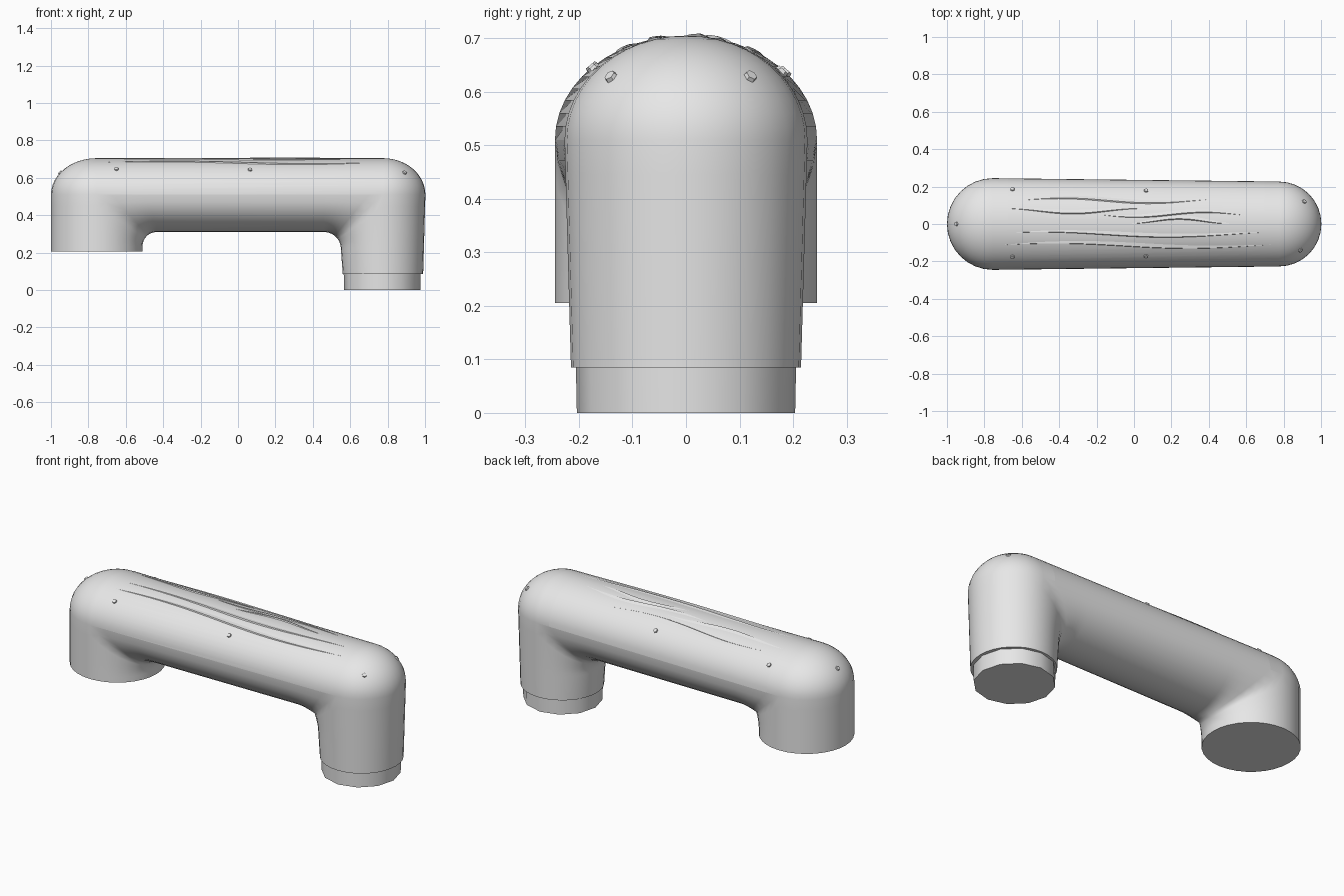
import bpy, bmesh, math
from mathutils import Vector

cube = bpy.data.objects.get("Cube")
if cube:
    bpy.data.objects.remove(cube, do_unlink=True)

grey = bpy.data.materials.new("plain_grey")
grey.use_nodes = True
grey.diffuse_color = (0.8, 0.8, 0.8, 1)
grey.node_tree.nodes["Principled BSDF"].inputs["Base Color"].default_value = (0.8, 0.8, 0.8, 1)

LEFT_X, RIGHT_X = -0.755, 0.775      # leg centre lines
RIM_Z, DOME_H = 0.51, 0.195          # widest level and height of the rounded top
LEFT_R, RIGHT_R, FOOT_R = 0.245, 0.227, 0.215
FOOT_Z = 0.085
SEG = 16


def finish(bm, name, angle=35):
    bmesh.ops.recalc_face_normals(bm, faces=bm.faces)
    mesh = bpy.data.meshes.new(name)
    bm.to_mesh(mesh)
    bm.free()
    mesh.materials.append(grey)
    for p in mesh.polygons:
        p.use_smooth = True
    mesh.set_sharp_from_angle(angle=math.radians(angle))
    obj = bpy.data.objects.new(name, mesh)
    bpy.context.collection.objects.link(obj)
    return obj


def loft(bm, rows, closed=False):
    grid = [[bm.verts.new(p) for p in row] for row in rows]
    for a, b in zip(grid, grid[1:]):
        n = len(a)
        for i in range(n if closed else n - 1):
            j = (i + 1) % n
            bm.faces.new((a[i], a[j], b[j], b[i]))


def half_width(x, z=RIM_Z):
    if z < RIM_Z - 1e-5:
        if x < 0:
            return LEFT_R
        return FOOT_R + (RIGHT_R - FOOT_R) * (z - FOOT_Z) / (RIM_Z - FOOT_Z)
    f = min(max((x - LEFT_X) / (RIGHT_X - LEFT_X), 0), 1)
    return LEFT_R + (RIGHT_R - LEFT_R) * f


def half_arc(edge, inner):
    """Half ellipse from one side edge, through the inner point, to the other."""
    w = half_width(*edge)
    row = []
    for i in range(SEG + 1):
        a = math.pi * (i / SEG - 0.5)
        c = math.cos(a)
        row.append((edge[0] + (inner[0] - edge[0]) * c, w * math.sin(a),
                    edge[1] + (inner[1] - edge[1]) * c))
    return row


def elbow(leg_x, px, pz, r):
    """Edge and inner points of a mitred, filleted corner, leg to beam."""
    dx, dz = abs(leg_x - px), RIM_Z - pz
    s = math.copysign(1, leg_x)
    corner = math.atan2(dz, dx)
    angles = [corner * i / 6 for i in range(7)]
    angles += [corner + (math.pi / 2 - corner) * i / 6 for i in range(1, 7)]
    out = []
    for t in angles:
        c, n = math.cos(t), math.sin(t)
        d = dx / c if t <= corner else dz / n
        out.append(((px + s * c * d, pz + n * d), (px + s * c * r, pz + n * r)))
    return out


# Body: underside swept from one leg to the other
left = [((LEFT_X, 0.205), (-0.51, 0.205))] + elbow(LEFT_X, -0.435, 0.235, 0.075)
right = [((RIGHT_X, FOOT_Z), (0.56, FOOT_Z))] + elbow(RIGHT_X, 0.46, 0.22, 0.09)
bm = bmesh.new()
path = left + right[::-1]
loft(bm, [half_arc(e, i) for e, i in path])

# Outer half of each leg
for side, s in ((left, -1), (right, 1)):
    edges = [e for e, _ in side[:8]]
    loft(bm, [half_arc(e, (e[0] + s * half_width(*e), e[1])) for e in edges])

# Rounded top, as shrinking stadium rings
rim_x = [e[0] for e, _ in path if e[1] > RIM_Z - 1e-5][1:-1]


def ring(elevation):
    k, z = math.cos(elevation), RIM_Z + DOME_H * math.sin(elevation)
    pts = []
    for cx, r, start in ((LEFT_X, LEFT_R, math.pi / 2), (RIGHT_X, RIGHT_R, -math.pi / 2)):
        for i in range(SEG + 1):
            a = start + math.pi * i / SEG
            pts.append((cx + r * k * math.cos(a), r * k * math.sin(a), z))
        s = -1 if cx < 0 else 1
        for x in rim_x[::-s]:
            pts.append((x, s * k * half_width(x), z))
    return pts


rim_x.sort(reverse=True)
loft(bm, [ring(math.pi / 2 * i / 12) for i in range(13)], closed=True)
bmesh.ops.remove_doubles(bm, verts=bm.verts, dist=0.0005)
bmesh.ops.dissolve_degenerate(bm, dist=0.0001, edges=bm.edges)
bmesh.ops.holes_fill(bm, edges=[e for e in bm.edges if e.is_boundary], sides=0)
finish(bm, "handle_body", 45)

# Collar under the longer leg
bm = bmesh.new()
bmesh.ops.create_cone(bm, cap_ends=True, segments=12, radius1=0.204, radius2=0.206, depth=0.10)
bmesh.ops.translate(bm, verts=bm.verts, vec=(0.771, 0, 0.05))
finish(bm, "foot_collar")


def surface(x, y):
    """Point and normal on the rounded top."""
    cx = min(max(x, LEFT_X), RIGHT_X)
    w = half_width(x)
    h = math.sqrt(max(0, 1 - ((x - cx) ** 2 + y * y) / (w * w)))
    n = Vector(((x - cx) / w ** 2, y / w ** 2, h / DOME_H)).normalized()
    return Vector((x, y, RIM_Z + DOME_H * h)), n


# Long shallow ridges on the top: middle y, start x, end x, wave phase
ridges = [(0.125, -0.62, 0.42, 0.0), (0.07, -0.7, 0.1, 1.5), (0.05, -0.2, 0.62, 3.0),
          (0.015, -0.05, 0.55, 4.5), (-0.055, -0.7, 0.75, 0.5), (-0.115, -0.75, 0.8, 0.0)]
for y0, x0, x1, phase in ridges:
    bm = bmesh.new()
    rows = []
    for i in range(25):
        f = i / 24
        x = x0 + (x1 - x0) * f
        y = y0 + 0.013 * math.sin(2.2 * math.pi * f + phase)
        taper = math.sin(math.pi * f)
        row = []
        for dy, lift in ((-0.007, -0.002), (0, 0.006), (0.03, -0.002)):
            p, n = surface(x, y + dy * taper)
            row.append(p + n * (lift * taper - 0.001))
        rows.append(row)
    loft(bm, rows)
    bmesh.ops.remove_doubles(bm, verts=bm.verts, dist=0.0001)
    obj = finish(bm, "top_ridge", 30)
    # Open strips must face outward
    if sum(p.normal.z * p.area for p in obj.data.polygons) < 0:
        obj.data.flip_normals()

# Small six-sided studs
for x, y in ((-0.65, 0.185), (-0.65, -0.175), (0.065, 0.178), (0.065, -0.172),
             (0.91, 0.12), (0.89, -0.14), (-0.95, 0)):
    bm = bmesh.new()
    bmesh.ops.create_cone(bm, cap_ends=True, segments=6, radius1=0.014, radius2=0.011, depth=0.012)
    p, n = surface(x, y)
    turn = n.to_track_quat("Z", "Y").to_matrix()
    bmesh.ops.rotate(bm, verts=bm.verts, cent=(0, 0, 0), matrix=turn)
    bmesh.ops.translate(bm, verts=bm.verts, vec=p)
    finish(bm, "top_stud", 20)
